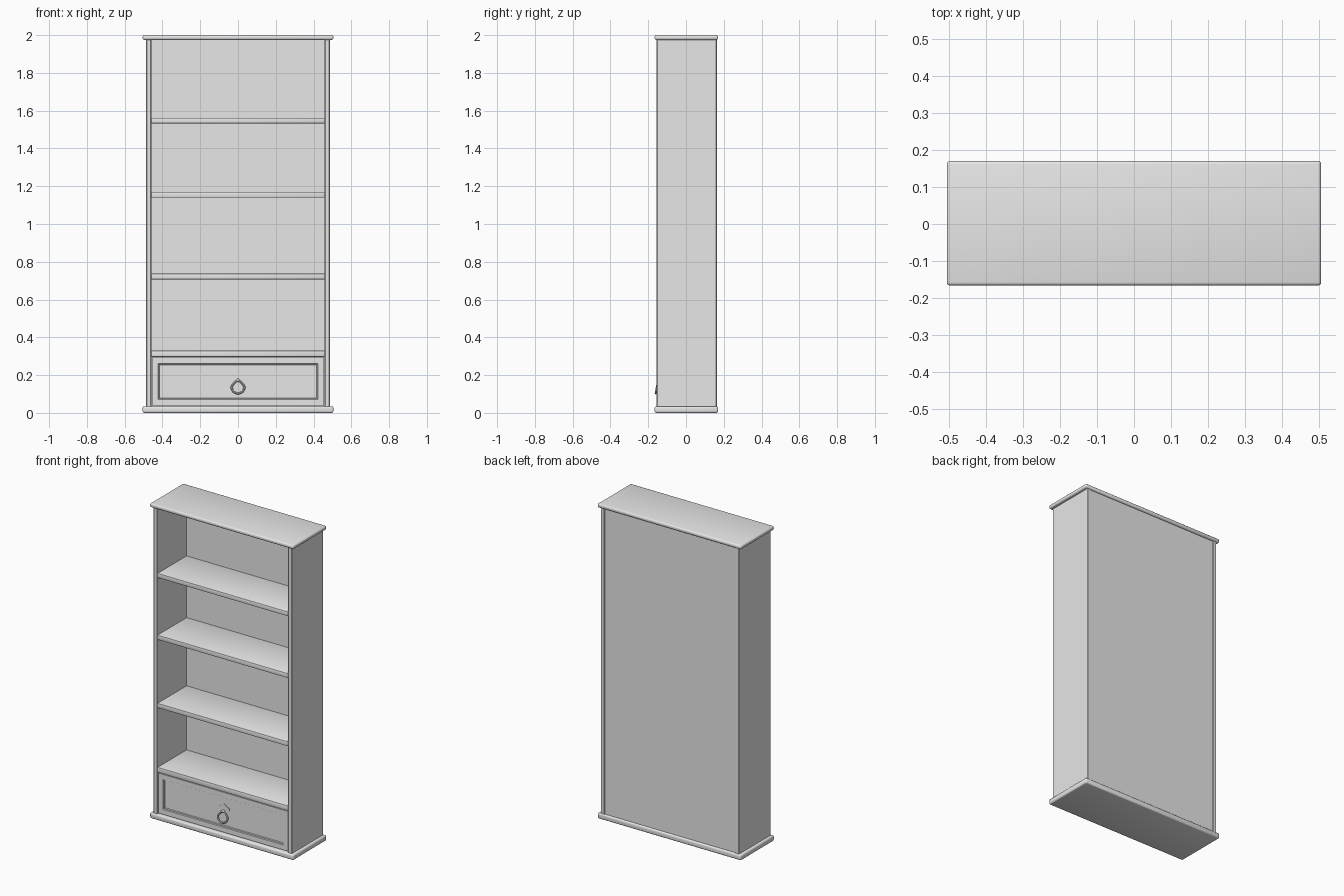
import bpy, bmesh, math
from mathutils import Matrix, Vector

if "Cube" in bpy.data.objects:
    bpy.data.objects.remove(bpy.data.objects["Cube"])

grey = bpy.data.materials.new("light_grey_paint")
grey.diffuse_color = (0.8, 0.8, 0.8, 1)
grey.use_nodes = True
grey.node_tree.nodes["Principled BSDF"].inputs["Base Color"].default_value = grey.diffuse_color


def finish(name, bm):
    """Turn a bmesh into a named object with crisp smooth shading."""
    bmesh.ops.recalc_face_normals(bm, faces=bm.faces)
    me = bpy.data.meshes.new(name)
    bm.to_mesh(me)
    bm.free()
    me.materials.append(grey)
    ob = bpy.data.objects.new(name, me)
    bpy.context.collection.objects.link(ob)
    bpy.ops.object.select_all(action='DESELECT')
    ob.select_set(True)
    bpy.context.view_layer.objects.active = ob
    bpy.ops.object.shade_smooth_by_angle(angle=math.radians(35))
    return ob


def box_mesh(x0, x1, y0, y1, z0, z1):
    bm = bmesh.new()
    size = Matrix.Diagonal((x1 - x0, y1 - y0, z1 - z0, 1))
    mid = Matrix.Translation(((x0 + x1) / 2, (y0 + y1) / 2, (z0 + z1) / 2))
    bmesh.ops.create_cube(bm, size=1, matrix=mid @ size)
    return bm


def board(name, x0, x1, y0, y1, z0, z1, bevel=0.0, segments=2):
    bm = box_mesh(x0, x1, y0, y1, z0, z1)
    if bevel:
        bmesh.ops.bevel(bm, geom=bm.edges[:], offset=bevel, segments=segments,
                        profile=0.5, affect='EDGES')
    return finish(name, bm)


# Carcass: cornice, plinth, side walls, back panel
board("top_board", -0.505, 0.505, -0.166, 0.17, 1.975, 2.0, 0.009, 3)
board("base_board", -0.505, 0.505, -0.166, 0.17, 0.0, 0.035, 0.009, 3)
for side, s in (("left", -1), ("right", 1)):
    xs = sorted((s * 0.459, s * 0.486))
    board(side + "_side", xs[0], xs[1], -0.155, 0.163, 0.03, 1.98, 0.003, 1)
board("back_panel", -0.462, 0.462, 0.14, 0.158, 0.03, 1.98)

# Shelves, the lowest one covering the drawer
for i, (z0, z1) in enumerate(((0.297, 0.33), (0.707, 0.737),
                              (1.14, 1.17), (1.533, 1.562))):
    board(f"shelf_{i + 1}", -0.461, 0.461, -0.152, 0.142, z0, z1, 0.004, 2)

# Drawer with a framed, recessed front panel
bm = box_mesh(-0.455, 0.455, -0.15, 0.138, 0.04, 0.294)
bm.normal_update()
front = min(bm.faces, key=lambda f: f.calc_center_median().y)
bmesh.ops.inset_region(bm, faces=[front], thickness=0.045)
bmesh.ops.inset_region(bm, faces=[front], thickness=0.004, depth=-0.005)
bmesh.ops.inset_region(bm, faces=[front], thickness=0.004)
bmesh.ops.inset_region(bm, faces=[front], thickness=0.003, depth=-0.006)
finish("drawer", bm)


# Handle plate: lobed thin disc on the drawer panel
def disc(name, outline, y0, y1):
    bm = bmesh.new()
    face = bm.faces.new([bm.verts.new((x, y0, z)) for x, z in outline])
    ext = bmesh.ops.extrude_face_region(bm, geom=[face])
    verts = [g for g in ext["geom"] if isinstance(g, bmesh.types.BMVert)]
    bmesh.ops.translate(bm, verts=verts, vec=(0, y1 - y0, 0))
    return finish(name, bm)


outline = []
for k in range(40):
    a = math.tau * k / 40
    r = 1 + 0.14 * math.cos(4 * a)
    outline.append((0.035 * r * math.cos(a), 0.188 + 0.024 * r * math.sin(a)))
disc("handle_plate", outline, -0.137, -0.143)

# Stud that carries the ring
bm = bmesh.new()
bmesh.ops.create_uvsphere(bm, u_segments=16, v_segments=8, radius=0.009,
                          matrix=Matrix.Translation((0, -0.147, 0.172)))
finish("handle_stud", bm)

# Drop ring: teardrop loop swept with a round section, tilted outward
bm = bmesh.new()
N, M, tube = 32, 8, 0.0055
tilt = Matrix.Translation((0, -0.147, 0.172)) @ Matrix.Rotation(math.radians(-11), 4, 'X')
path = []
for k in range(N):
    a = math.tau * k / N
    pinch = 1 - 0.35 * max(0, math.cos(a))
    path.append(Vector((0.034 * pinch * math.sin(a), 0, -0.036 + 0.034 * math.cos(a))))
rings = []
for k in range(N):
    t = (path[(k + 1) % N] - path[k - 1]).normalized()
    n = t.cross(Vector((0, 1, 0)))
    rings.append([bm.verts.new(tilt @ (path[k] + tube * (
        math.cos(math.tau * j / M) * n + math.sin(math.tau * j / M) * Vector((0, 1, 0)))))
        for j in range(M)])
for k in range(N):
    a, b = rings[k], rings[(k + 1) % N]
    for j in range(M):
        bm.faces.new((a[j], a[(j + 1) % M], b[(j + 1) % M], b[j]))
finish("handle_ring", bm)
